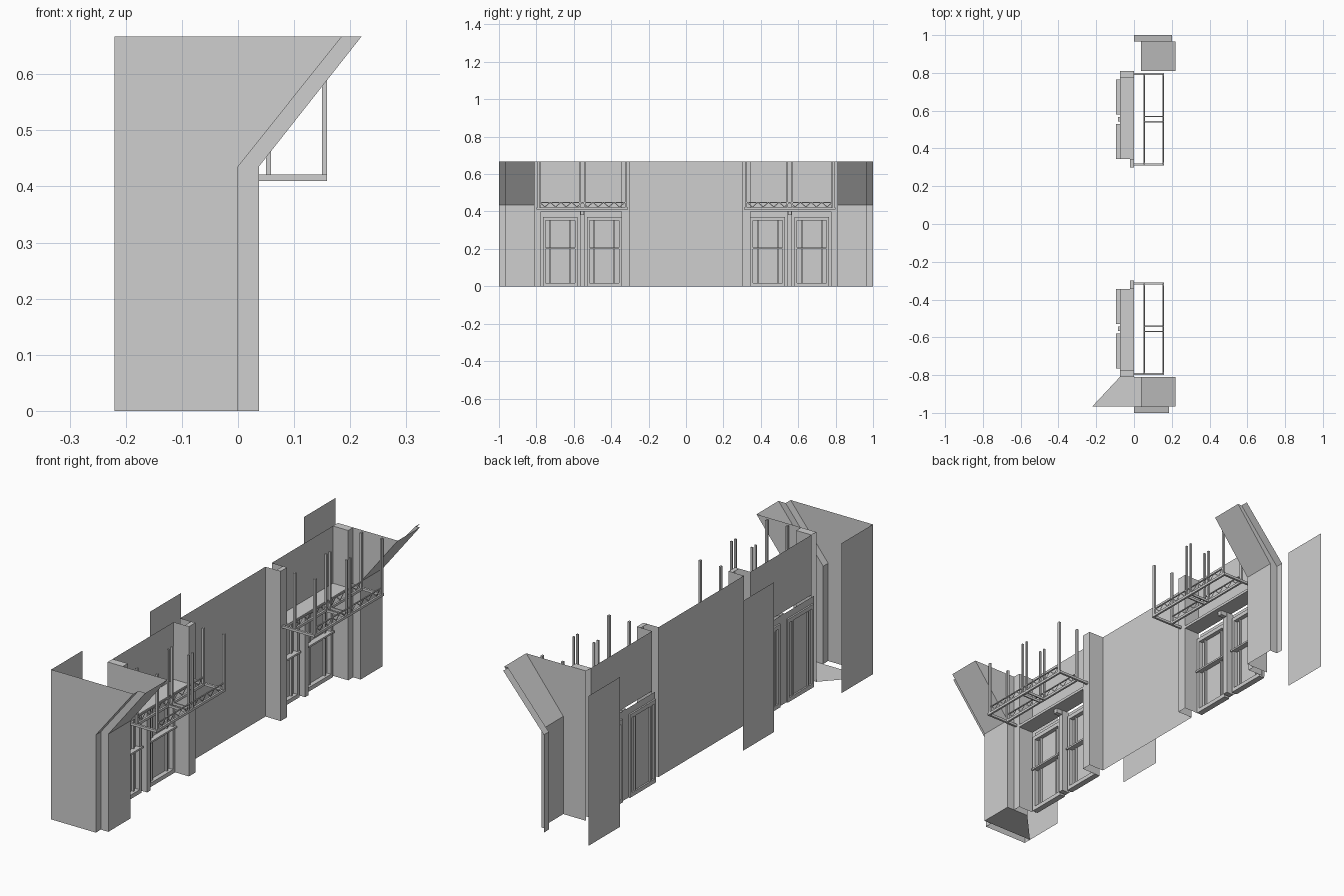
import bpy

cube = bpy.data.objects.get("Cube")
if cube:
    bpy.data.objects.remove(cube, do_unlink=True)

TOP = 0.667       # wall height
BEND = 0.435      # height where the ends flare outward
BACK = -0.075     # recessed wall plane
REAR = -0.22      # rearmost plane

plaster = bpy.data.materials.new("plain grey")
plaster.use_nodes = True
grey = (0.62, 0.62, 0.62, 1)
plaster.diffuse_color = grey
plaster.node_tree.nodes["Principled BSDF"].inputs["Base Color"].default_value = grey


def build(name, verts, faces):
    mesh = bpy.data.meshes.new(name)
    mesh.from_pydata(verts, [], faces)
    mesh.materials.append(plaster)
    mesh.update()
    obj = bpy.data.objects.new(name, mesh)
    bpy.context.collection.objects.link(obj)
    return obj


def sheet(name, pts):
    """One flat face."""
    return build(name, pts, [tuple(range(len(pts)))])


def wall(name, path, z0=0, z1=TOP):
    """Upright open wall following a plan path."""
    n = len(path)
    verts = [(x, y, z) for z in (z0, z1) for x, y in path]
    return build(name, verts, [(i, i + 1, n + i + 1, n + i) for i in range(n - 1)])


def boxes(name, items):
    """Several boxes, each given as x, y and z ranges, in one object."""
    verts, faces = [], []
    sides = ((0, 1, 3, 2), (4, 6, 7, 5), (0, 4, 5, 1),
             (2, 3, 7, 6), (0, 2, 6, 4), (1, 5, 7, 3))
    for xr, yr, zr in items:
        k = len(verts)
        verts += [(x, y, z) for x in sorted(xr) for y in sorted(yr) for z in sorted(zr)]
        faces += [tuple(k + i for i in f) for f in sides]
    return build(name, verts, faces)


def flare(name, x, xt, ya, yb):
    """Upright face that leans outward above the bend."""
    prof = [(x, 0), (x, BEND), (xt, TOP)]
    verts = [(px, y, z) for y in (ya, yb) for px, z in prof]
    return build(name, verts, [(0, 1, 4, 3), (1, 2, 5, 4)])


# Central wall and rear panels
wall("central_wall", [(BACK, -0.3), (BACK, 0.3)])
wall("rear_panel_front", [(REAR, -1), (REAR, -0.78)])
wall("rear_panel_middle", [(-0.21, -0.32), (-0.21, -0.1)])
wall("rear_panel_back", [(REAR, 0.78), (REAR, 1)])

# Front end wall and its floor
sheet("end_wall", [(REAR, -1, 0), (0, -1, 0), (0, -1, BEND),
                   (0.185, -1, TOP), (REAR, -1, TOP)])
sheet("end_floor", [(REAR, -0.965, 0), (0.037, -0.965, 0),
                    (0.037, -0.81, 0), (BACK, -0.81, 0)])

for s, side in ((-1, "front"), (1, "back")):
    def yr(a, b):
        return (s * a, s * b)

    # Flared end strips, step between them, and inner cheek
    lip = 0.185 if s < 0 else 0.2
    flare(side + "_end_strip", 0, lip, s, s * 0.965)
    flare(side + "_flared_wall", 0.037, 0.22, s * 0.965, s * 0.81)
    y = s * 0.965
    build(side + "_flare_step",
          [(0, y, 0), (0.037, y, 0), (0, y, BEND), (0.037, y, BEND),
           (lip, y, TOP), (0.22, y, TOP)], [(0, 1, 3, 2), (2, 3, 5, 4)])
    y = s * 0.81
    sheet(side + "_cheek", [(BACK, y, 0), (0.037, y, 0), (0.037, y, BEND),
                            (0.22, y, TOP), (BACK, y, TOP)])

    # Pillars either side of the bay
    wall(side + "_inner_pillar", [(BACK, s * 0.3), (0, s * 0.3),
                                  (0, s * 0.345), (BACK, s * 0.345)])
    sheet(side + "_inner_pillar_cap", [(-0.02, s * 0.3, TOP), (0, s * 0.3, TOP),
                                       (0, s * 0.345, TOP), (-0.02, s * 0.345, TOP)])
    wall(side + "_outer_pillar", [(BACK, s * 0.775), (0, s * 0.775), (0, s * 0.81)])
    sheet(side + "_outer_pillar_cap", [(BACK, s * 0.775, TOP), (0, s * 0.775, TOP),
                                       (0, s * 0.81, TOP), (BACK, s * 0.81, TOP)])

    # Upper wall and the ledge over the doors
    wall(side + "_upper_wall", [(BACK, s * 0.345), (BACK, s * 0.775)], 0.4)
    boxes(side + "_ledge", [((BACK, 0), yr(0.345, 0.775), (0.4, 0.412))])

    # Door back, framed leaves with a middle bar, and centre post
    wall(side + "_door_back", [(-0.088, s * 0.345), (-0.088, s * 0.775)], 0, 0.4)
    for a, b, leaf in ((0.345, 0.53, "inner"), (0.58, 0.765, "outer")):
        dx = (-0.095, -0.068)
        thin = (-0.095, -0.078)
        boxes(side + "_" + leaf + "_door", [
            (dx, yr(a, a + 0.014), (0, 0.365)),
            (dx, yr(b - 0.014, b), (0, 0.365)),
            (dx, yr(a, b), (0.352, 0.37)),
            (dx, yr(a, b), (0, 0.018)),
            (thin, yr(a + 0.035, a + 0.042), (0.018, 0.352)),
            (thin, yr(b - 0.042, b - 0.035), (0.018, 0.352)),
            ((-0.085, -0.06), yr(a, b), (0.2, 0.208))])
    boxes(side + "_door_post", [
        ((BACK - 0.01, -0.05), yr(0.543, 0.567), (0, 0.4)),
        ((-0.05, -0.02), yr(0.545, 0.565), (0.38, 0.4))])

    # Balcony frame
    floor = (0.41, 0.421)
    rails = ((0.05, 0.059), (0.15, 0.159))
    frame = [(r, yr(0.31, 0.8), floor) for r in rails]
    frame += [((0, 0.159), yr(a, a + 0.01), floor) for a in (0.31, 0.79)]
    frame += [((0.05, 0.159), yr(a, a + 0.006), floor) for a in (0.538, 0.566)]
    boxes(side + "_balcony_frame", frame)

    # Balcony posts
    posts = [(r, yr(a, a + w), (0.421, TOP)) for r in rails
             for a, w in ((0.315, 0.012), (0.538, 0.007), (0.565, 0.007), (0.783, 0.012))]
    boxes(side + "_balcony_posts", posts)

    # Zigzag trim with a thin rail along both beams
    verts, faces = [], []
    count = 16
    step = 0.456 / count
    for r in rails:
        x = sum(r) / 2
        for i in range(count):
            ya = 0.327 + i * step
            lo, hi = (0.421, 0.446) if i % 2 else (0.446, 0.421)
            k = len(verts)
            verts += [(x, s * ya, lo), (x, s * (ya + step), hi),
                      (x, s * (ya + step), hi + 0.006), (x, s * ya, lo + 0.006)]
            faces.append((k, k + 1, k + 2, k + 3))
    build(side + "_balcony_trim", verts, faces)
    boxes(side + "_balcony_rail", [((r[0] + 0.002, r[1] - 0.002), yr(0.32, 0.79),
                                   (0.446, 0.45)) for r in rails])
